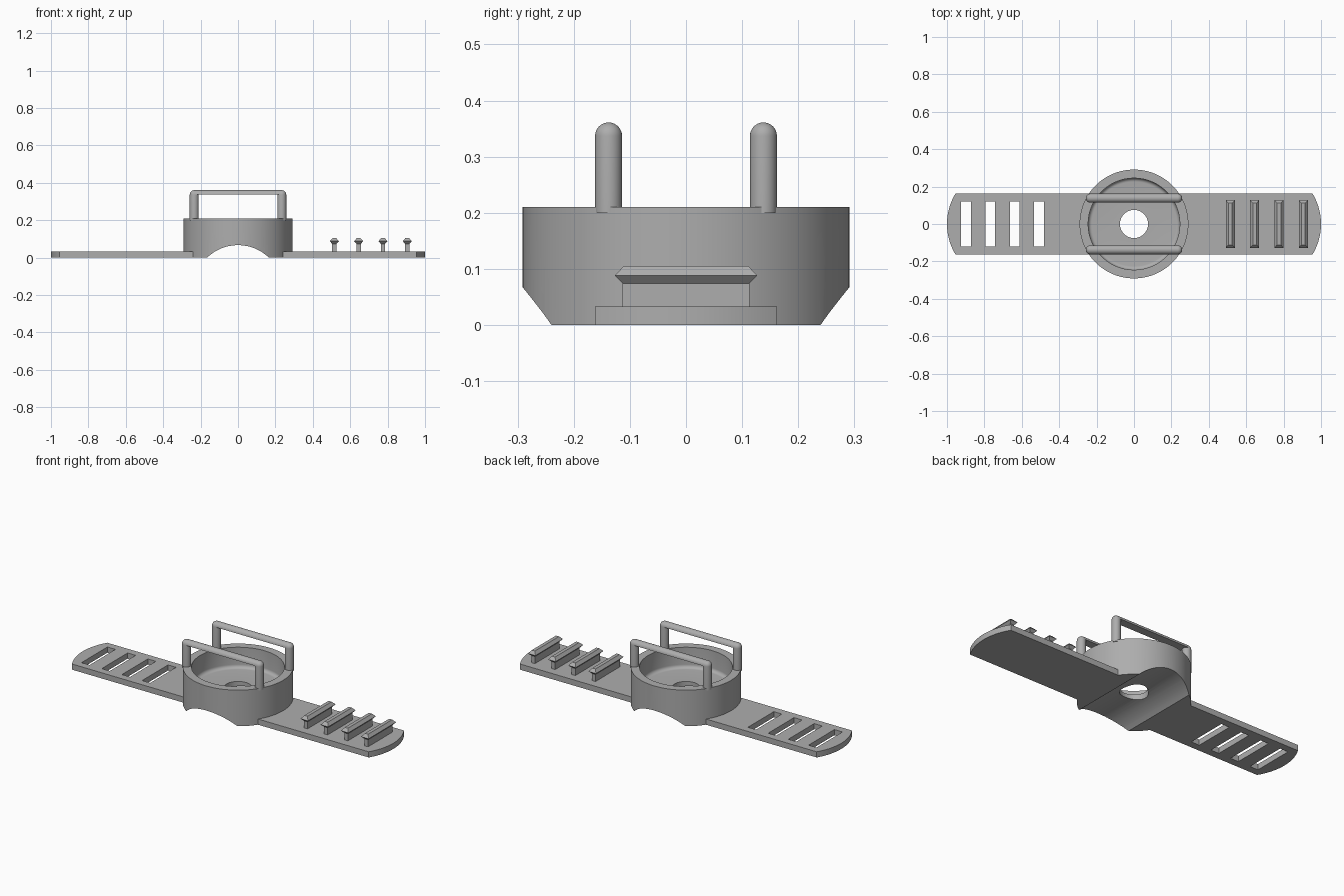
import bpy, bmesh, math

old = bpy.data.objects.get("Cube")
if old:
    bpy.data.objects.remove(old, do_unlink=True)

# Single plain grey material
GREY = (0.42, 0.42, 0.42, 1)
mat = bpy.data.materials.new("plain grey")
mat.use_nodes = True
mat.diffuse_color = GREY
mat.node_tree.nodes["Principled BSDF"].inputs["Base Color"].default_value = GREY


def finish(name, bm, smooth=True):
    bmesh.ops.remove_doubles(bm, verts=bm.verts, dist=1e-5)
    bmesh.ops.recalc_face_normals(bm, faces=bm.faces)
    mesh = bpy.data.meshes.new(name)
    bm.to_mesh(mesh)
    bm.free()
    obj = bpy.data.objects.new(name, mesh)
    bpy.context.collection.objects.link(obj)
    mesh.materials.append(mat)
    if smooth:
        shade(obj)
    return obj


def shade(obj):
    bpy.ops.object.select_all(action="DESELECT")
    obj.select_set(True)
    bpy.context.view_layer.objects.active = obj
    bpy.ops.object.shade_smooth_by_angle(angle=math.radians(30))


def arc(cx, cy, r, a0, a1, n):
    angles = [math.radians(a0 + (a1 - a0) * i / n) for i in range(n + 1)]
    return [(cx + r * math.cos(a), cy + r * math.sin(a)) for a in angles]


def lathe(name, profile, steps, x=0, y=0, closed=False):
    """Spin an (r, z) profile about the vertical axis."""
    bm = bmesh.new()
    vs = [bm.verts.new((r, 0, z)) for r, z in profile]
    pairs = list(zip(vs, vs[1:])) + ([(vs[-1], vs[0])] if closed else [])
    edges = [bm.edges.new(p) for p in pairs]
    bmesh.ops.spin(bm, geom=vs + edges, cent=(0, 0, 0), axis=(0, 0, 1),
                   angle=math.tau, steps=steps, use_merge=True)
    bmesh.ops.translate(bm, verts=bm.verts, vec=(x, y, 0))
    return finish(name, bm)


def prism(name, points, direction, smooth=True):
    """Extrude a closed loop of 3D points along a vector."""
    bm = bmesh.new()
    face = bm.faces.new([bm.verts.new(p) for p in points])
    ext = bmesh.ops.extrude_face_region(bm, geom=[face])
    moved = [v for v in ext["geom"] if isinstance(v, bmesh.types.BMVert)]
    bmesh.ops.translate(bm, verts=moved, vec=direction)
    return finish(name, bm, smooth)


def cut(obj, cutter):
    mod = obj.modifiers.new("cut", "BOOLEAN")
    mod.operation, mod.solver, mod.object = "DIFFERENCE", "EXACT", cutter
    bpy.context.view_layer.objects.active = obj
    bpy.ops.object.modifier_apply(modifier=mod.name)
    bpy.data.objects.remove(cutter, do_unlink=True)
    shade(obj)


def box(x0, x1, y, z0, z1):
    return prism("box_cutter", [(x0, -y, z0), (x1, -y, z0), (x1, y, z0), (x0, y, z0)],
                 (0, 0, z1 - z0), False)


# Round cup: rim, rounded inner floor corner, central hole
R, INNER, FLOOR, HOLE, TOP, FIL = 0.291, 0.245, 0.09, 0.075, 0.21, 0.02
inside = arc(INNER - FIL, FLOOR + FIL, FIL, 0, -90, 6)
cup = lathe("cup", [(HOLE, 0), (R, 0), (R, TOP), (INNER, TOP)] + inside
            + [(HOLE, FLOOR)], 96, closed=True)

# Arched channel under the cup
ring = arc(0, -0.17, 0.237, 0, 360, 96)[:-1]
cut(cup, prism("arch_cutter", [(x, -0.5, z) for x, z in ring], (0, 1, 0)))

# Strap halves with bowed ends
HALF, THICK = 0.162, 0.033
bow = 0.314
sweep = math.degrees(math.asin(HALF / bow))
for side, name in ((1, "left_strap"), (-1, "right_strap")):
    end = arc(1 - bow, 0, bow, -sweep, sweep, 16)
    outline = [(0.2, -HALF)] + end + [(0.2, HALF)]
    strap = prism(name, [(side * x, y, 0) for x, y in outline], (0, 0, THICK))
    if side < 0:
        for i in range(4):
            x = -0.508 - 0.13 * i
            cut(strap, box(x - 0.026, x + 0.026, 0.119, -0.1, 0.1))

# Flanged pegs: stem rising into a faceted head
for i in range(4):
    x = 0.515 + 0.13 * i
    bm = bmesh.new()
    levels = [(0.0115, 0.113, 0.02), (0.0115, 0.113, 0.074),
              (0.024, 0.127, 0.088), (0.010, 0.111, 0.105)]
    loops = [[bm.verts.new((x + sx * w, sy * d, z))
              for sx, sy in ((-1, -1), (1, -1), (1, 1), (-1, 1))] for w, d, z in levels]
    bm.faces.new(loops[0])
    bm.faces.new(loops[-1])
    for a, b in zip(loops, loops[1:]):
        for k in range(4):
            m = (k + 1) % 4
            bm.faces.new((a[k], a[m], b[m], b[k]))
    finish(f"peg_{i + 1}", bm, False)

# Handles: round-topped posts joined by half-round bars
PX, PY, PR, PZ = 0.234, 0.138, 0.024, 0.337
for sy, name in ((-1, "front"), (1, "back")):
    for sx, hand in ((1, "left"), (-1, "right")):
        dome = arc(0, PZ, PR, 0, 90, 8)
        lathe(f"{name}_{hand}_post", [(0, 0.2), (PR, 0.2)] + dome, 32, sx * PX, sy * PY)
    half = arc(sy * PY, PZ, PR, 0, 180, 16)
    prism(f"{name}_bar", [(-PX, y, z) for y, z in half], (2 * PX, 0, 0))
